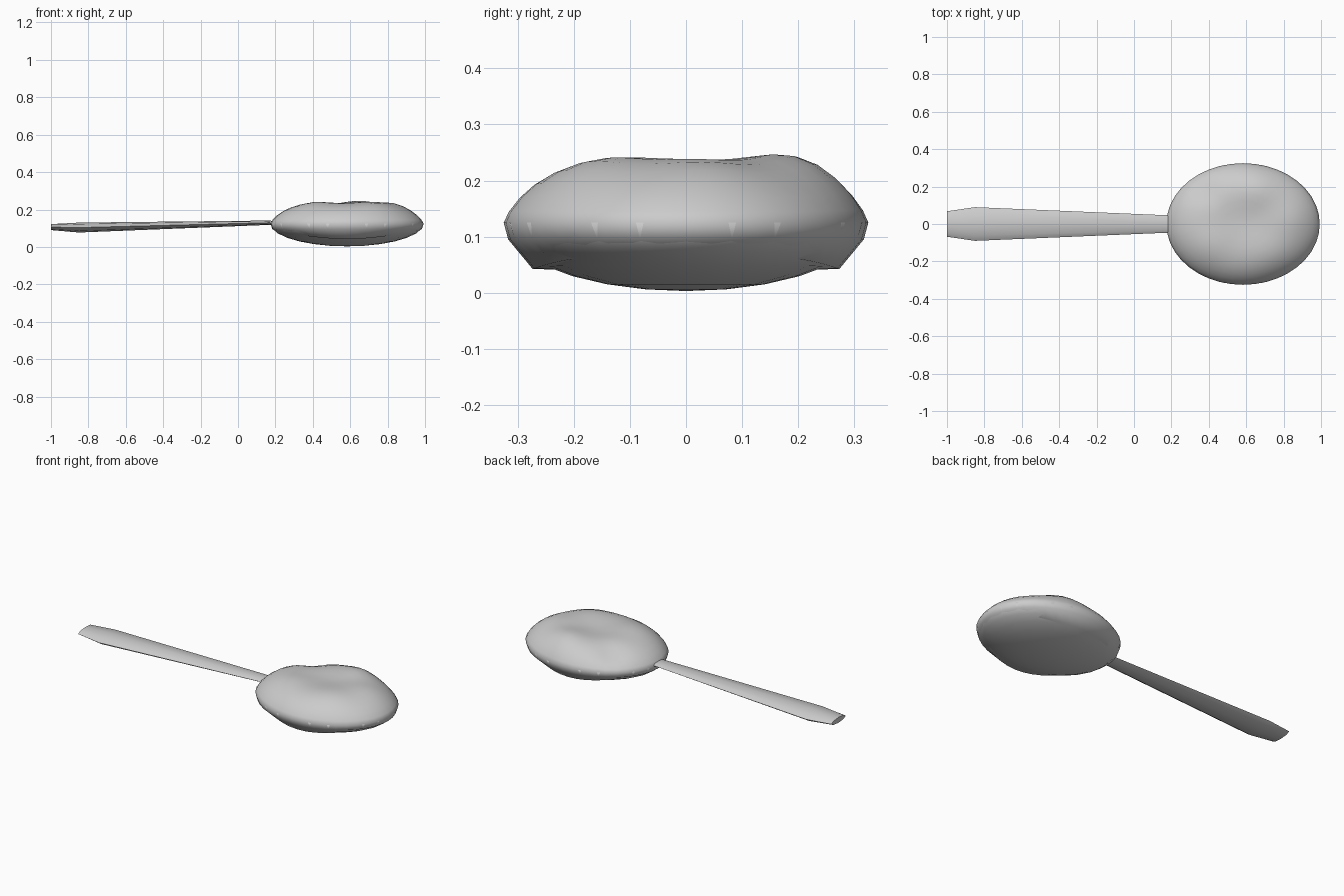
import bpy, bmesh
from math import sin, cos, pi, exp, sqrt

if "Cube" in bpy.data.objects:
    bpy.data.objects.remove(bpy.data.objects["Cube"])

CX, RX, RY, RIM = 0.583, 0.41, 0.325, 0.125


def loft(name, rings, angle, cap_points=None):
    """Skin closed rings of points; ends become poles or flat caps."""
    bm = bmesh.new()
    vs = [[bm.verts.new(p) for p in r] for r in rings]
    n = len(rings[0])
    for a, b in zip(vs, vs[1:]):
        for i in range(n):
            bm.faces.new((a[i], a[(i + 1) % n], b[(i + 1) % n], b[i]))
    for ring, pole in zip((vs[0], vs[-1]), cap_points or (None, None)):
        if pole == "open":
            continue
        if pole:
            c = bm.verts.new(pole)
            for i in range(n):
                bm.faces.new((ring[i], ring[(i + 1) % n], c))
        else:
            bm.faces.new(ring)
    bmesh.ops.recalc_face_normals(bm, faces=bm.faces)
    me = bpy.data.meshes.new(name)
    bm.to_mesh(me)
    bm.free()
    ob = bpy.data.objects.new(name, me)
    bpy.context.collection.objects.link(ob)
    bpy.ops.object.select_all(action='DESELECT')
    ob.select_set(True)
    bpy.context.view_layer.objects.active = ob
    bpy.ops.object.shade_smooth_by_angle(angle=angle)
    return ob


# Handle: flattened eight-sided sections (x, half width, bottom, top)
sections = [(-1.0, 0.068, 0.09, 0.122), (-0.85, 0.09, 0.077, 0.13),
            (0.17, 0.047, 0.118, 0.141), (0.23, 0.055, 0.105, 0.13)]
handle_rings = []
for x, w, lo, hi in sections:
    mid, h = (lo + hi) / 2, (hi - lo) / 2
    handle_rings.append([(x, w * cos(i * pi / 4), mid + h * sin(i * pi / 4))
                         for i in range(8)])
loft("handle", handle_rings, 1.0)

# Bowl: lower half of a flattened ellipsoid
N = 24
bowl_rings = []
for k in range(7):
    a = k * pi / 14
    bowl_rings.append([(CX + RX * cos(a) * cos(2 * pi * i / N),
                        RY * cos(a) * sin(2 * pi * i / N),
                        RIM - 0.122 * sin(a)) for i in range(N)])
bowl = loft("bowl", bowl_rings, 1.0, ("open", (CX, 0, 0.003)))
sol = bowl.modifiers.new("thickness", 'SOLIDIFY')
sol.thickness = 0.008
sol.offset = -1


# Heap: lumpy mound (lumps given as x, y, height, spread)
LUMPS = [(0.66, 0.22, 0.028, 0.11), (0.74, -0.17, 0.014, 0.12),
         (0.40, -0.12, 0.012, 0.10), (0.85, 0.03, 0.012, 0.09),
         (0.36, 0.19, -0.035, 0.07), (0.56, 0.02, -0.010, 0.12)]


def heap_z(x, y, t):
    z = RIM + 0.112 * (1 - t ** 4) ** 0.8
    for lx, ly, h, s in LUMPS:
        z += h * exp(-((x - lx) ** 2 + (y - ly) ** 2) / s ** 2) * sqrt(1 - t * t)
    return z


M = 40
heap_rings = []
for t in (0.12, 0.25, 0.38, 0.5, 0.62, 0.73, 0.83, 0.91, 0.97, 1.0):
    ring = []
    for i in range(M):
        a = 2 * pi * i / M
        x, y = CX + RX * t * cos(a), RY * t * sin(a)
        ring.append((x, y, heap_z(x, y, t)))
    heap_rings.append(ring)
# Underside of the heap, just breaking through the bowl at the sides
for t, z0, dip in ((0.975, 0.095, 0.0), (0.84, 0.068, 0.026)):
    heap_rings.append([(CX + RX * t * cos(2 * pi * i / M),
                        RY * t * sin(2 * pi * i / M),
                        z0 - dip * sin(2 * pi * i / M) ** 4) for i in range(M)])
loft("heap", heap_rings, 1.0, ((CX, 0, heap_z(CX, 0, 0)), (CX, 0, 0.04)))
